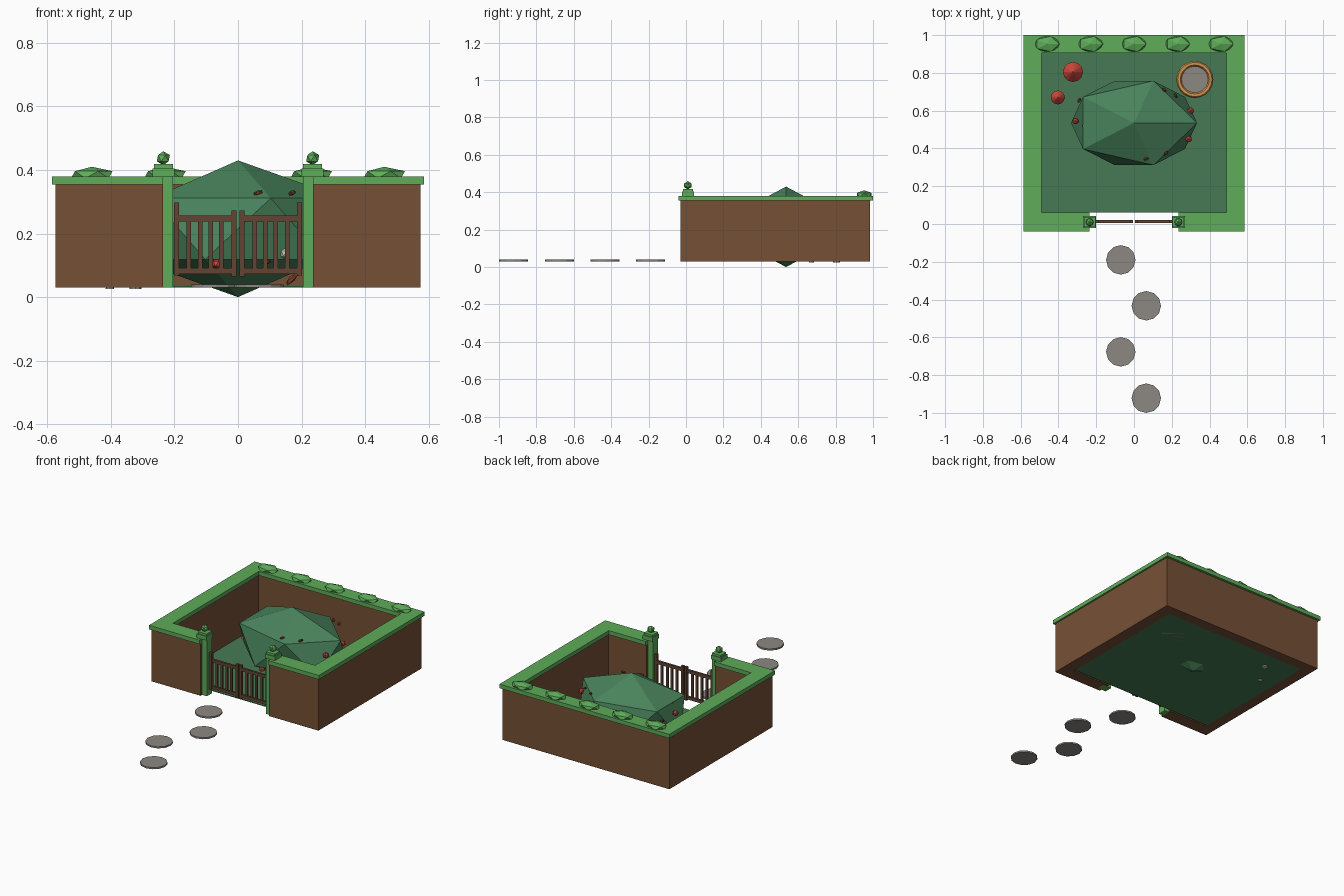
import bpy, bmesh, math
from mathutils import Matrix, Vector

if "Cube" in bpy.data.objects:
    bpy.data.objects.remove(bpy.data.objects["Cube"])


def mat(name, r, g, b):
    m = bpy.data.materials.new(name)
    lin = [((c / 255 + 0.055) / 1.055) ** 2.4 for c in (r, g, b)]
    m.diffuse_color = (*lin, 1)
    m.use_nodes = True
    m.node_tree.nodes["Principled BSDF"].inputs["Base Color"].default_value = m.diffuse_color
    return m


BROWN = mat("wall brown", 118, 80, 54)
GREEN = mat("leaf green", 94, 172, 90)
FOLIAGE = mat("dark foliage", 73, 131, 92)
LAWN = mat("lawn green", 70, 122, 84)
WOOD = mat("gate wood", 98, 68, 50)
STONE = mat("stone grey", 140, 135, 130)
RED = mat("berry red", 205, 72, 60)
TWIG = mat("bark brown", 120, 62, 40)
PALE = mat("pale stem", 205, 196, 188)
ORANGE = mat("rim orange", 212, 148, 78)


def finish(name, bm, material):
    me = bpy.data.meshes.new(name)
    bmesh.ops.recalc_face_normals(bm, faces=bm.faces)
    bm.to_mesh(me)
    bm.free()
    me.materials.append(material)
    ob = bpy.data.objects.new(name, me)
    bpy.context.collection.objects.link(ob)
    return ob


def boxes(name, material, spans):
    """One object from several (x0, x1, y0, y1, z0, z1) boxes."""
    bm = bmesh.new()
    for x0, x1, y0, y1, z0, z1 in spans:
        m = Matrix.Translation(((x0 + x1) / 2, (y0 + y1) / 2, (z0 + z1) / 2))
        m = m @ Matrix.Diagonal((x1 - x0, y1 - y0, z1 - z0, 1))
        bmesh.ops.create_cube(bm, size=1, matrix=m)
    return finish(name, bm, material)


def ico(name, material, loc, radii, rot=0, tilt=0):
    bm = bmesh.new()
    m = (Matrix.Translation(loc) @ Matrix.Rotation(rot, 4, 'Z')
         @ Matrix.Rotation(tilt, 4, 'Y') @ Matrix.Diagonal((*radii, 1)))
    bmesh.ops.create_icosphere(bm, subdivisions=1, radius=1, matrix=m)
    return finish(name, bm, material)


def cone(name, material, x, y, z0, z1, r0, r1, sides):
    bm = bmesh.new()
    bmesh.ops.create_cone(bm, cap_ends=True, segments=sides, radius1=r0, radius2=r1,
                          depth=z1 - z0, matrix=Matrix.Translation((x, y, (z0 + z1) / 2)))
    return finish(name, bm, material)


def u_wall(name, material, out, inn, gap, y, z0, z1):
    """Square enclosure with a front opening, extruded from a plan outline."""
    f0, f1, b0, b1 = y
    half = [(gap, f1), (gap, f0), (out, f0), (out, b1)]
    inner = [(inn, b0), (inn, f1)]
    plan = half + [(-px, py) for px, py in reversed(half)]
    plan += [(-px, py) for px, py in reversed(inner)] + inner
    bm = bmesh.new()
    face = bm.faces.new([bm.verts.new((px, py, z0)) for px, py in plan])
    ext = bmesh.ops.extrude_face_region(bm, geom=[face])
    top = [v for v in ext["geom"] if isinstance(v, bmesh.types.BMVert)]
    bmesh.ops.translate(bm, verts=top, vec=(0, 0, z1 - z0))
    bmesh.ops.triangulate(bm, faces=[f for f in bm.faces if len(f.verts) > 4])
    return finish(name, bm, material)


# Enclosing wall, its green coping and the lawn
u_wall("wall", BROWN, 0.575, 0.50, 0.236, (-0.03, 0.05, 0.915, 0.985), 0.03, 0.355)
u_wall("wall_coping", GREEN, 0.585, 0.49, 0.236, (-0.04, 0.06, 0.905, 1.0), 0.355, 0.38)
boxes("lawn", LAWN, [(-0.505, 0.505, 0.06, 0.92, 0.03, 0.035)])

# Gate posts with finials, and the two gate leaves
for s, side in ((-1, "left"), (1, "right")):
    def span(a, b, *rest):
        return (min(s * a, s * b), max(s * a, s * b), *rest)
    boxes(side + "_gate_post", GREEN, [span(0.204, 0.263, -0.015, 0.035, 0.03, 0.395),
                                       span(0.200, 0.269, -0.022, 0.042, 0.38, 0.405),
                                       span(0.205, 0.264, -0.017, 0.037, 0.405, 0.418)])
    ico(side + "_post_finial", GREEN, (s * 0.235, 0.01, 0.437), (0.023, 0.023, 0.022))
    bars = [span(0.185, 0.201, 0.004, 0.022, 0.068, 0.297),
            span(0.004, 0.020, 0.004, 0.022, 0.065, 0.272),
            span(0.02, 0.185, 0.006, 0.020, 0.073, 0.091),
            span(0.02, 0.185, 0.006, 0.020, 0.238, 0.257)]
    bars += [span(c - 0.007, c + 0.007, 0.008, 0.018, 0.085, 0.245)
             for c in (0.053, 0.086, 0.119, 0.155)]
    boxes(side + "_gate", WOOD, bars)

# Small shrubs along the back coping
for i in range(5):
    ico(f"coping_shrub_{i + 1}", GREEN, (-0.46 + 0.23 * i, 0.953, 0.385),
        (0.073, 0.047, 0.025))

# Large central bush
C, R = Vector((0, 0.535, 0.215)), (0.373, 0.262, 0.215)
ico("central_bush", FOLIAGE, C, R)

# Red berries and bits of bark on the bush
for i, p in enumerate([(0.29, 0.45, 0.24), (0.30, 0.60, 0.26),
                       (-0.065, 0.33, 0.105), (-0.31, 0.545, 0.265)]):
    ico(f"berry_{i + 1}", RED, p, (0.019, 0.019, 0.017))
for i, p in enumerate([(0.17, 0.375, 0.328), (0.063, 0.345, 0.328), (0.16, 0.71, 0.325),
                       (0.22, 0.68, 0.33), (-0.265, 0.52, 0.305), (-0.29, 0.655, 0.25),
                       (0.09, 0.34, 0.11), (0.05, 0.34, 0.08)]):
    ang = math.atan2(p[1] - C.y, p[0]) + math.pi / 2
    ico(f"bark_chip_{i + 1}", TWIG, p, (0.017, 0.009, 0.008), ang, -0.3)
ico("fallen_twig", TWIG, (0.17, 0.42, 0.058), (0.028, 0.01, 0.01), 0.2, -0.8)
ico("pale_bud", PALE, (0.148, 0.365, 0.137), (0.016, 0.014, 0.019))

# Mushrooms in the back left corner
for name, x, y, r, h in (("large", -0.323, 0.805, 0.053, 0.125),
                         ("small", -0.403, 0.67, 0.037, 0.09)):
    cone(name + "_mushroom_stem", PALE, x, y, 0.025, 0.03 + h * 0.65, r * 0.36, r * 0.28, 8)
    cone(name + "_mushroom_cap", RED, x, y, 0.03 + h * 0.55, 0.03 + h * 0.9, r, r * 0.3, 12)
    cone(name + "_mushroom_tip", RED, x, y, 0.03 + h * 0.9, 0.03 + h, r * 0.3, r * 0.05, 12)

# Round stone basin with an orange rim
cone("basin", STONE, 0.322, 0.765, 0.03, 0.075, 0.085, 0.085, 20)
bm = bmesh.new()
n, k = 20, 6
ring = [[bm.verts.new((0.322 + (0.084 + 0.014 * math.cos(b)) * math.cos(a),
                       0.765 + (0.084 + 0.014 * math.cos(b)) * math.sin(a),
                       0.075 + 0.014 * math.sin(b)))
         for b in (2 * math.pi * j / k for j in range(k))]
        for a in (2 * math.pi * i / n for i in range(n))]
for i in range(n):
    for j in range(k):
        o, q = ring[i], ring[(i + 1) % n]
        bm.faces.new((o[j], q[j], q[(j + 1) % k], o[(j + 1) % k]))
finish("basin_rim", bm, ORANGE)

# Stepping stones leading to the gate
for i, (x, y) in enumerate([(-0.07, -0.19), (0.065, -0.433), (-0.07, -0.677), (0.065, -0.922)]):
    cone(f"stepping_stone_{i + 1}", STONE, x, y, 0.03, 0.04, 0.078, 0.078, 12)
